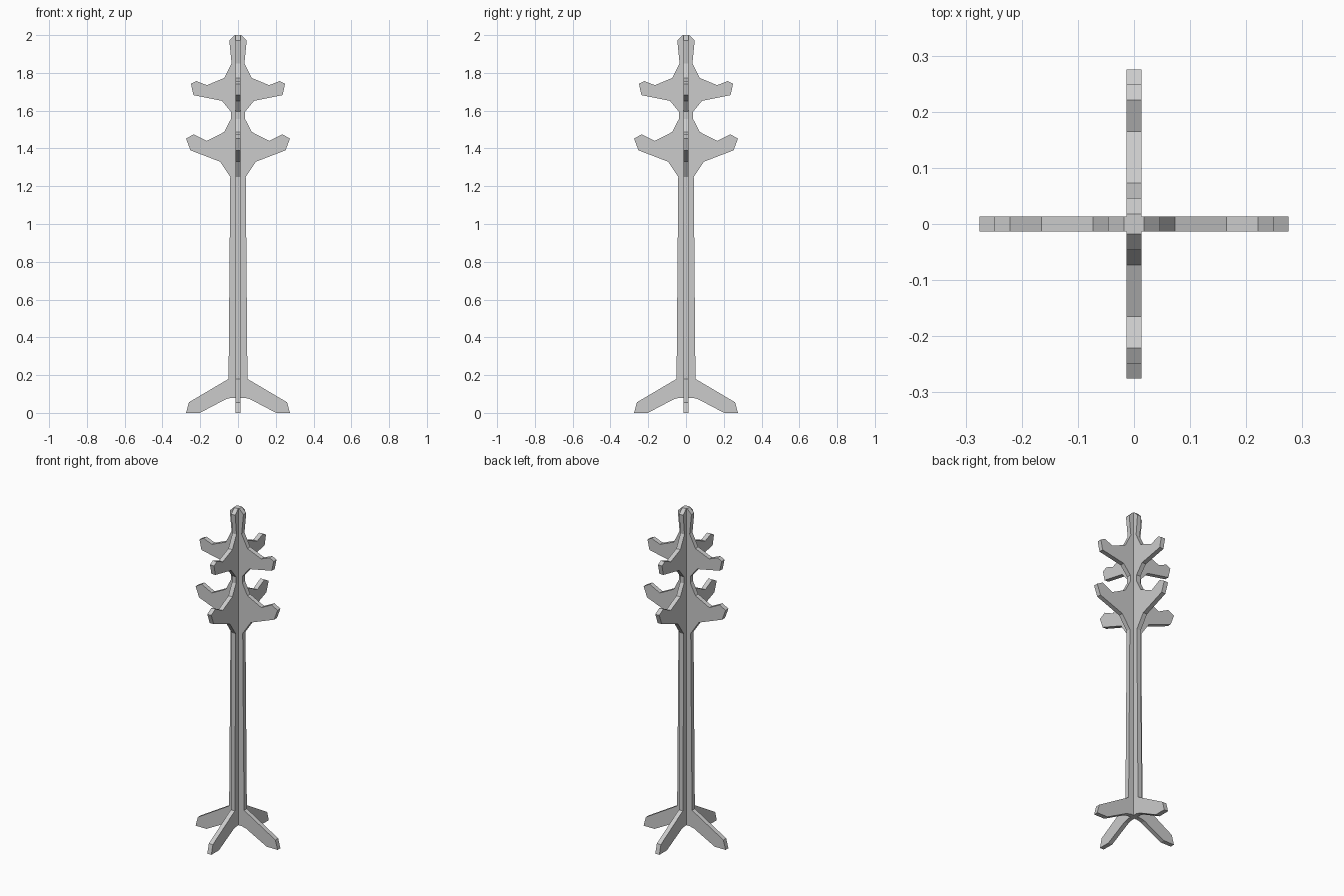
import bpy, bmesh
from mathutils import Matrix
from math import pi

if "Cube" in bpy.data.objects:
    bpy.data.objects.remove(bpy.data.objects["Cube"])

# Right half of the board outline (x, z), from the top down to the foot
HALF = [
    (0.018, 2.0), (0.046, 1.972), (0.034, 1.85),                     # head
    (0.073, 1.773), (0.165, 1.735), (0.221, 1.757), (0.249, 1.742),  # upper hook
    (0.236, 1.682), (0.085, 1.652), (0.038, 1.595), (0.038, 1.555),
    (0.073, 1.487), (0.166, 1.44), (0.235, 1.475), (0.275, 1.452),   # lower hook
    (0.252, 1.39), (0.095, 1.33), (0.041, 1.25),
    (0.046, 0.65), (0.05, 0.18),                                     # post
    (0.26, 0.056), (0.275, 0.0), (0.202, 0.0),                       # foot
    (0.065, 0.072), (0.035, 0.08),
]
THICK = 0.027


def board(name, angle):
    """Mirror the half outline, extrude it to a flat board, turn it about z."""
    outline = HALF + [(-x, z) for x, z in reversed(HALF)]
    bm = bmesh.new()
    face = bm.faces.new([bm.verts.new((x, -THICK / 2, z)) for x, z in outline])
    ext = bmesh.ops.extrude_face_region(bm, geom=[face], use_keep_orig=True)
    verts = [v for v in ext["geom"] if isinstance(v, bmesh.types.BMVert)]
    bmesh.ops.translate(bm, verts=verts, vec=(0, THICK, 0))
    bmesh.ops.recalc_face_normals(bm, faces=bm.faces)
    bmesh.ops.rotate(bm, verts=bm.verts, cent=(0, 0, 0),
                     matrix=Matrix.Rotation(angle, 3, 'Z'))
    mesh = bpy.data.meshes.new(name)
    bm.to_mesh(mesh)
    bm.free()
    obj = bpy.data.objects.new(name, mesh)
    bpy.context.collection.objects.link(obj)


# Two identical boards crossing at right angles
board("side_to_side_board", 0)
board("front_to_back_board", pi / 2)
